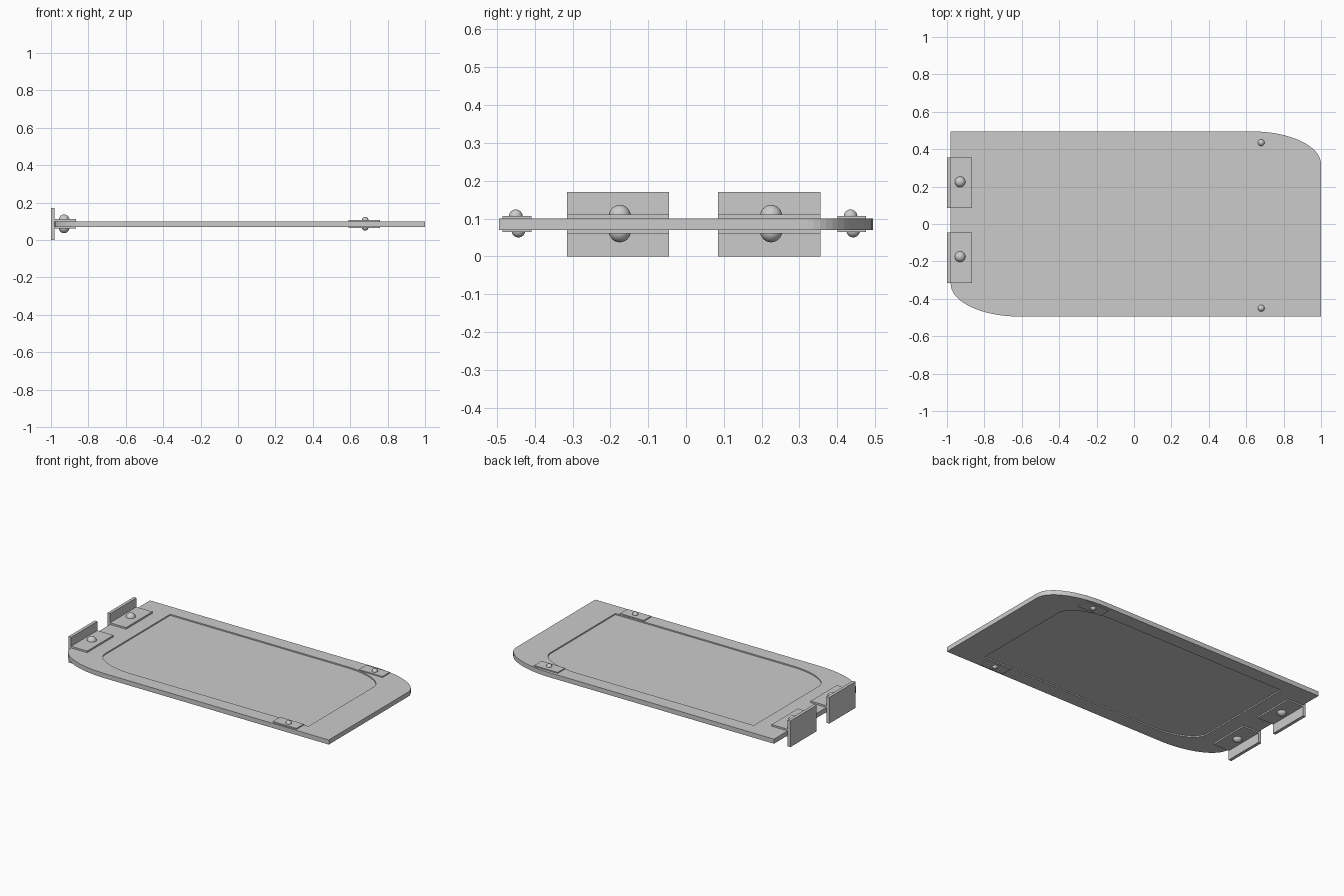
import bpy, bmesh, math

if "Cube" in bpy.data.objects:
    bpy.data.objects.remove(bpy.data.objects["Cube"])

PX0, PX1, PY = -0.98, 1.0, 0.495
Z0, Z1 = 0.07, 0.10


def finish(name, bm, smooth=False):
    bmesh.ops.recalc_face_normals(bm, faces=bm.faces)
    me = bpy.data.meshes.new(name)
    bm.to_mesh(me)
    bm.free()
    for p in me.polygons:
        p.use_smooth = smooth
    ob = bpy.data.objects.new(name, me)
    bpy.context.collection.objects.link(ob)
    return ob


def box(name, x, y, z):
    bm = bmesh.new()
    bmesh.ops.create_cube(bm, size=1)
    for v in bm.verts:
        for i, (a, b) in enumerate((x, y, z)):
            v.co[i] = (a + b) / 2 + v.co[i] * (b - a)
    return finish(name, bm)


def ball(name, loc, r):
    bm = bmesh.new()
    bmesh.ops.create_uvsphere(bm, u_segments=24, v_segments=12, radius=r)
    bmesh.ops.translate(bm, verts=bm.verts, vec=loc)
    return finish(name, bm, True)


# Panel outline: two opposite corners are elliptical, two are square
RX, RY, N = 0.37, 0.175, 16
outline = [(PX1, -PY)]
for i in range(N + 1):
    a = math.pi / 2 * i / N
    outline.append((PX1 - RX + RX * math.cos(a), PY - RY + RY * math.sin(a)))
outline.append((PX0, PY))
for i in range(N + 1):
    a = math.pi + math.pi / 2 * i / N
    outline.append((PX0 + RX + RX * math.cos(a), -PY + RY + RY * math.sin(a)))

# Panel: rings from the lower recess, round the rim, to the upper recess
REC = 0.008
cx = (PX0 + PX1) / 2
bm = bmesh.new()
rings = []
for sx, sy, z in ((0.79, 0.82, Z0 + REC), (0.79, 0.82, Z0), (1, 1, Z0),
                  (1, 1, Z1), (0.79, 0.82, Z1), (0.79, 0.82, Z1 - REC)):
    rings.append([bm.verts.new((cx + (x - cx) * sx, y * sy, z)) for x, y in outline])
for a, b in zip(rings, rings[1:]):
    for i in range(len(a)):
        j = (i + 1) % len(a)
        bm.faces.new((a[i], a[j], b[j], b[i]))
bm.faces.new(rings[0])
bm.faces.new(rings[-1])
finish("panel", bm)

# Hinge brackets: wall plate, clamp leaves above and below, round bolt heads
for tag, yc in (("front", -0.18), ("back", 0.22)):
    y = (yc - 0.135, yc + 0.135)
    box("wall_plate_" + tag, (-1.0, -0.98), y, (0.0, 0.17))
    box("upper_leaf_" + tag, (-0.985, -0.865), y, (Z1, 0.111))
    box("lower_leaf_" + tag, (-0.985, -0.865), y, (0.061, Z0))
    ball("upper_bolt_" + tag, (-0.93, yc + 0.005, 0.107), 0.029)
    ball("lower_bolt_" + tag, (-0.93, yc + 0.005, 0.066), 0.029)

# Edge clips with small bolts
for tag, yc in (("front", -0.447), ("back", 0.438)):
    y = (yc - 0.038, yc + 0.038)
    box("upper_clip_" + tag, (0.59, 0.76), y, (Z1, 0.107))
    box("lower_clip_" + tag, (0.59, 0.76), y, (0.065, Z0))
    ball("upper_clip_bolt_" + tag, (0.68, yc - 0.003, 0.106), 0.018)
    ball("lower_clip_bolt_" + tag, (0.68, yc + 0.004, 0.068), 0.018)
